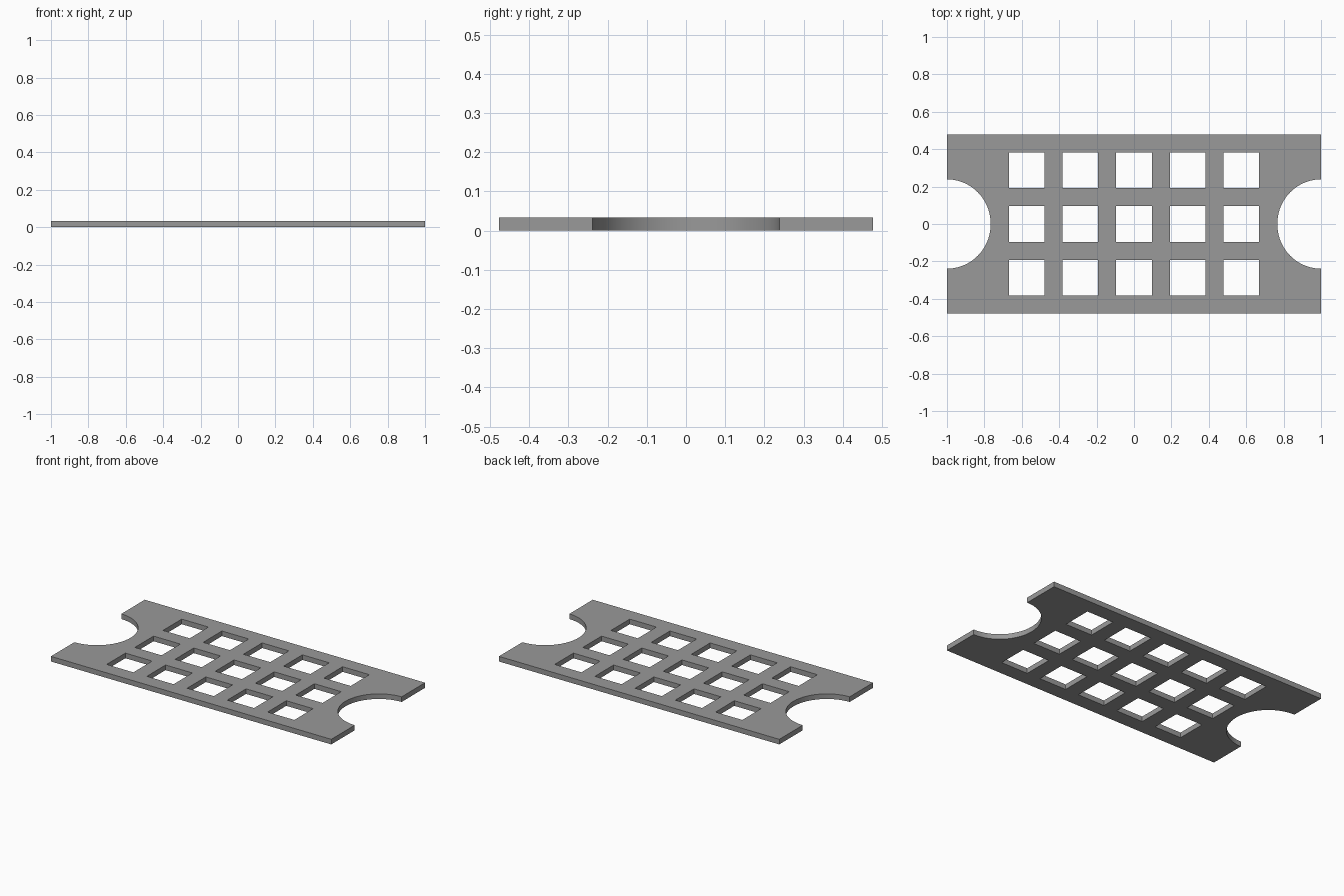
import bpy
from math import sin, cos, pi

if "Cube" in bpy.data.objects:
    bpy.data.objects.remove(bpy.data.objects["Cube"])

HALF_Y, THICK = 0.478, 0.033
NOTCH_X, NOTCH_Y = 0.234, 0.239
PITCH, HOLE = 0.287, 0.191
STEPS = 28

curve = bpy.data.curves.new("perforated_plate", "CURVE")
curve.dimensions = "2D"
curve.fill_mode = "BOTH"
curve.extrude = THICK / 2


def add_loop(points):
    spline = curve.splines.new("POLY")
    spline.points.add(len(points) - 1)
    for p, (x, y) in zip(spline.points, points):
        p.co = (x, y, 0, 1)
    spline.use_cyclic_u = True


# Outer outline: one end with its rounded notch, then the same turned half round
end = [(1, -HALF_Y)]
for i in range(STEPS + 1):
    a = -pi / 2 + pi * i / STEPS
    end.append((1 - NOTCH_X * cos(a), NOTCH_Y * sin(a)))
end.append((1, HALF_Y))
add_loop(end + [(-x, -y) for x, y in end])

# Grid of square holes
h = HOLE / 2
for i in range(-2, 3):
    for j in range(-1, 2):
        cx, cy = i * PITCH, j * PITCH
        add_loop([(cx - h, cy - h), (cx - h, cy + h), (cx + h, cy + h), (cx + h, cy - h)])

# Solid plate mesh standing on the ground plane
plate = bpy.data.objects.new("perforated_plate", curve)
bpy.context.collection.objects.link(plate)
plate.location.z = THICK / 2
bpy.context.view_layer.objects.active = plate
plate.select_set(True)
bpy.ops.object.convert(target="MESH")
plate = bpy.context.object
bpy.ops.object.mode_set(mode="EDIT")
bpy.ops.mesh.select_all(action="SELECT")
bpy.ops.mesh.remove_doubles(threshold=0.0001)
bpy.ops.mesh.normals_make_consistent(inside=False)
bpy.ops.object.mode_set(mode="OBJECT")
bpy.ops.object.shade_smooth_by_angle(angle=pi / 6)

# Dark grey finish
grey = bpy.data.materials.new("dark_grey")
grey.diffuse_color = (0.32, 0.32, 0.32, 1)
grey.use_nodes = True
grey.node_tree.nodes["Principled BSDF"].inputs["Base Color"].default_value = grey.diffuse_color
plate.data.materials.clear()
plate.data.materials.append(grey)
